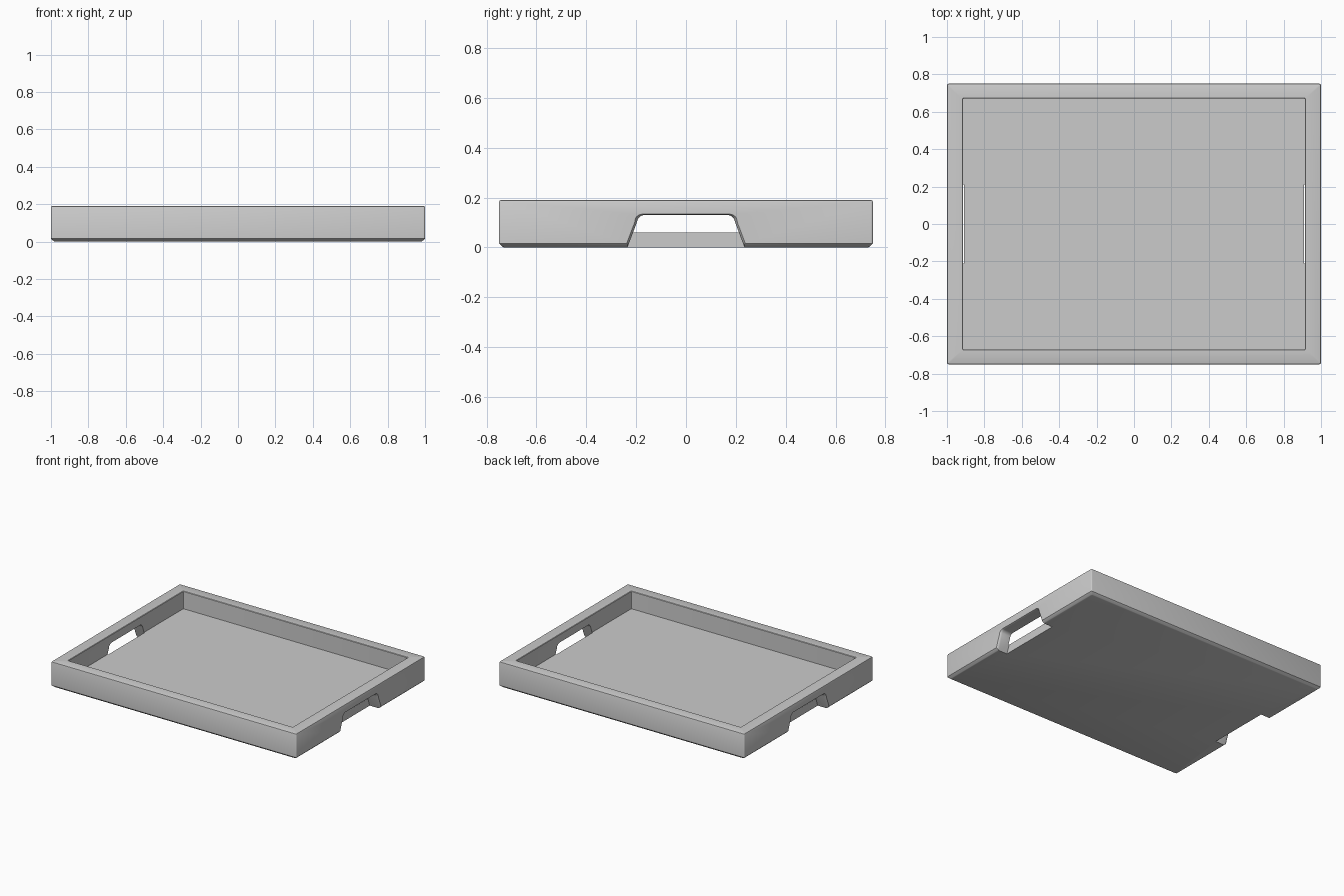
import bpy, bmesh, math

cube = bpy.data.objects.get("Cube")
if cube:
    bpy.data.objects.remove(cube, do_unlink=True)

grey = bpy.data.materials.new("matte grey")
grey.use_nodes = True
colour = (0.6, 0.6, 0.6, 1)
grey.diffuse_color = colour
grey.node_tree.nodes["Principled BSDF"].inputs["Base Color"].default_value = colour


def rounded_rect(hx, hy, z, r, steps=3):
    """Loop of points around a rectangle with rounded corners."""
    pts = []
    for corner in range(4):
        sx = 1 if corner in (0, 3) else -1
        sy = 1 if corner < 2 else -1
        for i in range(steps + 1):
            a = math.pi / 2 * (corner + i / steps)
            pts.append((sx * (hx - r) + r * math.cos(a),
                        sy * (hy - r) + r * math.sin(a), z))
    return pts


def loft(name, loops):
    """Skin a stack of equal loops and cap both ends."""
    bm = bmesh.new()
    rings = [[bm.verts.new(p) for p in loop] for loop in loops]
    n = len(rings[0])
    for a, b in zip(rings, rings[1:]):
        for i in range(n):
            j = (i + 1) % n
            bm.faces.new((a[i], a[j], b[j], b[i]))
    bm.faces.new(rings[0][::-1])
    bm.faces.new(rings[-1])
    bmesh.ops.recalc_face_normals(bm, faces=bm.faces)
    mesh = bpy.data.meshes.new(name)
    bm.to_mesh(mesh)
    bm.free()
    mesh.materials.append(grey)
    obj = bpy.data.objects.new(name, mesh)
    bpy.context.collection.objects.link(obj)
    return obj


# Tray body: chamfered foot, softened rim, recessed floor
WALL_X, WALL_Y, TOP, FLOOR = 0.915, 0.67, 0.19, 0.06
sections = [
    (0.98, 0.73, 0, 0.008),
    (0.985, 0.735, 0.002, 0.008),
    (1, 0.75, 0.016, 0.008),
    (1, 0.75, TOP - 0.007, 0.008),
    (0.998, 0.748, TOP - 0.002, 0.008),
    (0.993, 0.743, TOP, 0.006),
    (WALL_X + 0.003, WALL_Y + 0.003, TOP, 0.005),
    (WALL_X, WALL_Y, TOP - 0.003, 0.005),
    (WALL_X, WALL_Y, FLOOR, 0.005),
]
tray = loft("tray", [rounded_rect(*s) for s in sections])


def notch(x, grow):
    """Trapezoid handle outline with rounded top corners."""
    half = [(0.25, -0.04), (0.235, 0), (0.198, 0.098)]
    for i in range(1, 7):
        a = math.radians(20 + 70 * i / 6)
        half.append((0.165 + 0.033 * math.cos(a), 0.097 + 0.033 * math.sin(a)))
    half = [(y + grow, z + (grow * 0.4 if z > 0.1 else 0)) for y, z in half]
    outline = half + [(-y, z) for y, z in reversed(half)]
    return [(x, y, z) for y, z in outline]


# Handle openings at both ends, flared at the outer face
flare = [(0.91, 0), (0.985, 0), (0.995, 0.004), (1.002, 0.011), (1.05, 0.011)]
for side, turn in (("left", 0), ("right", math.pi)):
    cutter = loft(side + "_handle_cutter", [notch(x, g) for x, g in flare])
    cutter.rotation_euler.z = turn
    cutter.hide_render = True
    cutter.hide_set(True)
    mod = tray.modifiers.new(side + "_handle", "BOOLEAN")
    mod.operation = "DIFFERENCE"
    mod.solver = "EXACT"
    mod.object = cutter

bpy.ops.object.select_all(action="DESELECT")
tray.select_set(True)
bpy.context.view_layer.objects.active = tray
for mod in list(tray.modifiers):
    bpy.ops.object.modifier_apply(modifier=mod.name)
for obj in [o for o in bpy.data.objects if o.name.endswith("_handle_cutter")]:
    bpy.data.objects.remove(obj, do_unlink=True)
bpy.ops.object.shade_smooth_by_angle(angle=math.radians(35))
